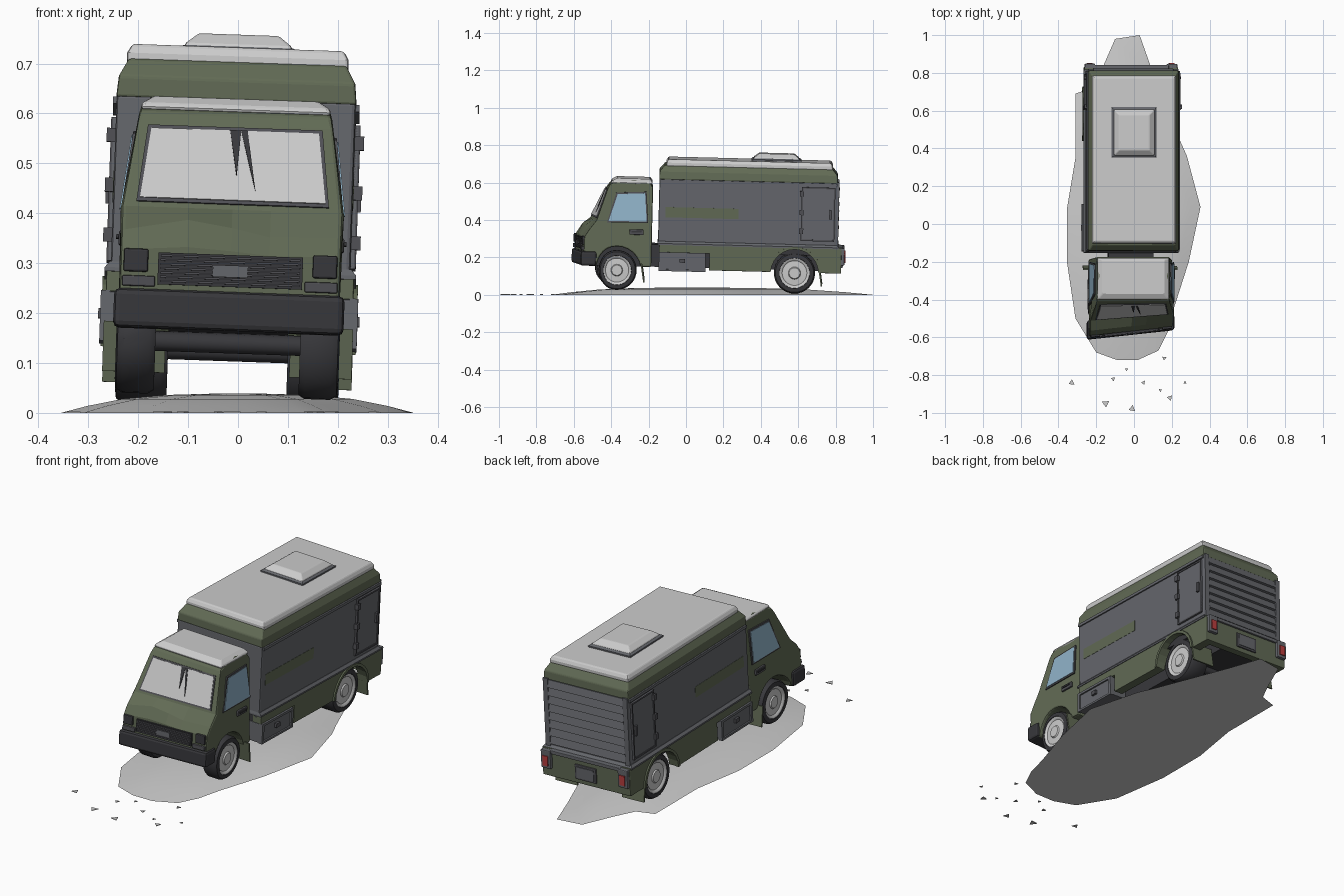
import bpy, bmesh, math, random
from mathutils import Matrix, Vector

if "Cube" in bpy.data.objects:
    bpy.data.objects.remove(bpy.data.objects["Cube"])

random.seed(4)
# the whole truck sits slightly rolled and pitched on the mound
TILT = (Matrix.Translation((-.025, 0, 0)) @ Matrix.Rotation(-.025, 4, 'X')
        @ Matrix.Rotation(.035, 4, 'Y'))
PAINT = {'dark': (.13, .135, .15), 'green': (.12, .145, .09), 'black': (.04, .04, .045),
         'glass': (.28, .45, .58), 'red': (.5, .05, .05), 'trim': (.08, .08, .09)}
mats = {}


def paint(key):
    if key not in mats:
        mats[key] = bpy.data.materials.new(key)
        mats[key].diffuse_color = (*PAINT[key], 1)
    return mats[key]


def loft(name, rings, color=None, bevel=0, smooth=False, tilt=True):
    """Skin equal-length rings of points and cap both ends."""
    bm = bmesh.new()
    rows = []
    for r in rings:
        row = []
        for x, y, z in r:
            if tilt and y < -.42:          # crash skew of the cab front
                y += .11 * x * min(1, (-.42 - y) / .12)
            row.append(bm.verts.new((x, y, z)))
        rows.append(row)
    n = len(rows[0])
    for a, b in zip(rows, rows[1:]):
        for i in range(n):
            j = (i + 1) % n
            bm.faces.new((a[i], a[j], b[j], b[i]))
    bm.faces.new(rows[0])
    bm.faces.new(rows[-1])
    bmesh.ops.recalc_face_normals(bm, faces=bm.faces[:])
    me = bpy.data.meshes.new(name)
    bm.to_mesh(me)
    bm.free()
    if smooth:
        me.polygons.foreach_set('use_smooth', [True] * len(me.polygons))
        me.set_sharp_from_angle(angle=math.radians(35))
    ob = bpy.data.objects.new(name, me)
    bpy.context.collection.objects.link(ob)
    if tilt:
        ob.matrix_world = TILT
    if color:
        me.materials.append(paint(color))
    if bevel:
        m = ob.modifiers.new('bevel', 'BEVEL')
        m.width, m.segments, m.limit_method = bevel, 2, 'ANGLE'
        m.angle_limit = math.radians(35)
    return ob


def rect(x0, x1, y0, y1, z):
    return [(x0, y0, z), (x1, y0, z), (x1, y1, z), (x0, y1, z)]


def box(name, x0, x1, y0, y1, z0, z1, color=None, bevel=0):
    return loft(name, [rect(x0, x1, y0, y1, z0), rect(x0, x1, y0, y1, z1)], color, bevel)


def tower(name, steps, color=None, bevel=0):
    """Stack of centred rectangles: (half width, y0, y1, z)."""
    return loft(name, [rect(-h, h, a, b, z) for h, a, b, z in steps], color, bevel)


def panel(name, pts, out, color=None):
    out = Vector(out)
    return loft(name, [[Vector(p) - out for p in pts], [Vector(p) + out for p in pts]], color)


def arch(cy, cz, r, a0, a1, n=12):
    return [(cy + r * math.cos(math.radians(a0 + (a1 - a0) * i / n)),
             cz + r * math.sin(math.radians(a0 + (a1 - a0) * i / n))) for i in range(n + 1)]


def lathe(name, cy, cz, prof, color=None, n=32):
    rings = [[(x, cy + r * math.cos(2 * math.pi * i / n), cz + r * math.sin(2 * math.pi * i / n))
              for i in range(n)] for x, r in prof]
    return loft(name, rings, color, smooth=True)


# ---- cab: side profile skinned across the width, hood crumpled
def cab_w(z):
    if z < .41:
        return .221
    return .221 - .023 * (z - .41) / .16 if z < .57 else .198 - .3 * (z - .57)


prof = [(-.19, .15), (-.19, .575), (-.21, .605), (-.29, .612), (-.38, .605), (-.42, .59),
        (-.435, .565), (-.505, .395), (-.55, .345), (-.575, .305), (-.578, .16), (-.51, .15)]
prof += arch(-.373, .13, .127, 170, 10)
rings = []
for k, dz in ((-1, 0), (-.4, .025), (0, .012), (.35, -.004), (1, 0)):
    rings.append([(k * cab_w(z), y, z + (dz if i == 8 else dz * .4 if i == 9 else 0))
                  for i, (y, z) in enumerate(prof)])
loft('cab', rings, 'green', .008)
tower('cab_roof', [(.19, -.415, -.195, .592), (.19, -.415, -.195, .604),
                   (.165, -.385, -.205, .62)], None, .006)


def screen(z):
    return -.435 - (.565 - z) * .07 / .17


for name, e, t, c in (('windscreen_frame', .007, .004, 'trim'), ('windscreen', 0, .006, None)):
    hi, lo = .553 + e, .412 - e
    panel(name, [(-.168 - e, screen(hi), hi), (.168 + e, screen(hi), hi),
                 (.186 + e, screen(lo), lo), (-.186 - e, screen(lo), lo)],
          (0, -.92 * t, .38 * t), c)
for x0, x1, xb, zb in ((-.01, .012, .006, .46), (.012, .025, .045, .43)):
    panel('windscreen_crack', [(x0, screen(.553), .553), (x1, screen(.553), .553),
                               (xb, screen(zb), zb)], (0, -.0068, .0028), 'black')

# ---- grille, bumper, lamps
box('grille', -.145, .145, -.584, -.56, .238, .302, 'black')
for i in range(7):
    z = .243 + i * .0085
    box('grille_slat', -.14, .14, -.588, -.57, z, z + .004, 'trim')
box('grille_plate', -.035, .035, -.591, -.57, .257, .28, 'dark')
box('front_bumper', -.231, .231, -.592, -.50, .15, .228, 'black', .012)
for s in (-1, 1):
    def sbox(name, a, b, *rest, s=s):
        box(name, min(s * a, s * b), max(s * a, s * b), *rest)
    sbox('headlight', .165, .214, -.585, -.56, .262, .308, 'black', .004)
    sbox('indicator', .15, .216, -.587, -.56, .233, .254, 'trim', .003)

    # cab side: window, door handle, door seam
    for name, e, t, c in (('window_frame', .008, .003, 'trim'), ('side_window', 0, .005, 'glass')):
        pts = [(-.425 - e * 1.2, .392 - e), (-.378 - e, .537 + e), (-.232 + e, .545 + e),
               (-.22 + e, .395 - e)]
        panel(name, [(s * cab_w(z), y, z) for y, z in pts], (s * t, 0, 0), c)
    sbox('door_handle', .215, .226, -.31, -.235, .322, .35, 'trim', .003)
    sbox('handle_bar', .22, .231, -.3, -.245, .335, .343, 'black')

    # wheels
    for y, z, r, inner in ((-.373, .13, .106, .145), (.577, .138, .11, .12)):
        lathe('tyre', y, z, [(s * a, b) for a, b in (
            (inner, r * .7), (inner, r * .93), (inner + .012, r), (.208, r),
            (.221, r * .93), (.224, r * .74), (.212, r * .72))], 'black')
        lathe('hub', y, z, [(s * a, b) for a, b in (
            (.18, r * .73), (.222, r * .73), (.22, r * .66), (.214, r * .6),
            (.216, r * .3), (.222, r * .26))])
    for y, z in ((-.235, .07), (.715, .072)):
        panel('mud_flap', [(s * .125, y - .008, z + .1), (s * .25, y - .008, z + .1),
                           (s * .25, y + .008, z), (s * .125, y + .008, z)], (0, .004, 0), 'green')

    # lower body skirt with rear wheel arch
    sk = [(-.15, .28), (-.15, .232), (.12, .232), (.12, .142), (.445, .142)]
    sk += arch(.577, .138, .13, 178, 2) + [(.82, .142), (.82, .28)]
    loft('skirt', [[(s * x, y, z) for y, z in sk] for x in (.2, .248)], 'green', .004)
    lathe_pts = arch(.577, .138, .142, 178, 2) + arch(.577, .138, .128, 2, 178)
    loft('arch_lip', [[(s * x, y, z) for y, z in lathe_pts] for x in (.235, .256)], 'green')

    # side locker with frame
    sbox('side_locker', .16, .25, -.15, .10, .135, .232, 'dark', .004)
    for a, b, c, d in ((-.15, .10, .222, .234), (-.15, .10, .133, .143),
                       (-.15, -.135, .133, .234), (.085, .10, .133, .234)):
        sbox('locker_frame', .24, .258, a, b, c, d, 'dark')
    sbox('locker_latch', .245, .262, -.04, -.01, .18, .2, 'trim')

    # side door of the cargo box
    sbox('side_door', .236, .246, .605, .785, .312, .6, 'dark')
    for a, b, c, d in ((.605, .785, .592, .6), (.605, .785, .312, .32),
                       (.605, .613, .312, .6), (.777, .785, .312, .6)):
        sbox('door_frame', .238, .25, a, b, c, d, 'trim')
    for z in (.35, .45, .55):
        sbox('door_hinge', .24, .258, .596, .618, z, z + .028, 'trim')
    sbox('door_latch', .24, .256, .755, .77, .43, .48, 'trim')
    sbox('side_rail', .236, .247, -.15, .795, .608, .622, 'dark')
    sbox('paint_patch', .236, .2412, -.12, .27, .42, .475, 'green')

    # rear lamps and corner posts
    sbox('lamp_housing', .19, .245, .80, .842, .185, .278, 'dark', .005)
    sbox('rear_lamp', .203, .232, .83, .847, .2, .25, 'red')
    sbox('rear_post', .212, .238, .78, .806, .28, .63, 'dark')

# ---- chassis
box('chassis', -.12, .12, -.53, .79, .15, .27, 'black')
box('floor', -.22, .22, -.15, .80, .235, .275, 'black')
for y, z in ((-.373, .13), (.577, .138)):
    lathe('axle', y, z, [(-.17, .02), (.17, .02)], 'black', 12)

# ---- cargo box, roof and hatch
tower('cargo_body', [(.24, -.157, .795, .272), (.24, -.157, .795, .628)], 'dark', .008)
tower('body_ledge', [(.252, -.16, .812, .272), (.252, -.16, .812, .28),
                     (.242, -.157, .8, .292)], 'dark')
tower('cargo_cornice', [(.241, -.158, .798, .622), (.237, -.158, .795, .664),
                        (.218, -.128, .765, .7)], 'green', .005)
tower('cargo_roof', [(.222, -.122, .768, .693), (.222, -.122, .768, .712),
                     (.212, -.112, .758, .73)], None, .006)
tower('hatch_base', [(.119, .333, .6, .72), (.119, .333, .6, .737), (.11, .342, .59, .743)], 'dark')
tower('hatch_lid', [(.112, .34, .592, .735), (.105, .347, .585, .748),
                    (.08, .372, .56, .768)], None, .005)

# ---- rear shutter and bumper
for i in range(8):
    z = .296 + i * .041
    loft('shutter_slat', [[(x, .79, z), (x, .808, z + .003), (x, .798, z + .039), (x, .79, z + .039)]
                          for x in (-.212, .212)], 'dark')
box('rear_panel', -.248, .248, .785, .826, .142, .272, 'green', .005)
box('rear_step', -.2, .2, .79, .836, .262, .28, 'dark', .003)
box('plate_frame', -.06, .06, .82, .833, .165, .24, 'trim', .003)
box('plate', -.048, .048, .825, .836, .175, .23, 'dark')

# ---- earth mound and shards of debris
edge = [(-.1, .98), (.03, 1), (.09, .83), (.24, .45), (.28, .36), (.352, .09), (.29, -.2), (.21, -.45),
        (.18, -.57), (.13, -.67), (.02, -.72), (-.09, -.72), (-.2, -.68), (-.31, -.5),
        (-.355, -.2), (-.355, .08), (-.31, .35), (-.31, .69), (-.22, .72), (-.17, .82)]
loft('ground_mound', [[(x * k, y * k, z) for x, y in edge] for k, z in
                      ((1, 0), (.85, .014), (.65, .028), (.4, .036), (.1, .039))],
     smooth=True, tilt=False)
for x, y, r in ((-.33, -.84, .018), (-.11, -.82, .013), (-.04, -.77, .01), (.05, -.84, .013),
                (.14, -.88, .01), (.16, -.71, .013), (.27, -.84, .01), (.19, -.92, .017),
                (-.15, -.95, .022), (-.01, -.978, .02)):
    a = random.uniform(0, 6.28)
    tri = [(x + r * math.cos(a + i * 2.094), y + r * math.sin(a + i * 2.094)) for i in range(3)]
    loft('debris_shard', [[(p, q, z) for p, q in tri] for z in (0, .003)], tilt=False)

for m in bpy.data.materials:
    if m.users and not m.is_grease_pencil:
        m.use_nodes = True
        m.node_tree.nodes["Principled BSDF"].inputs["Base Color"].default_value = m.diffuse_color
